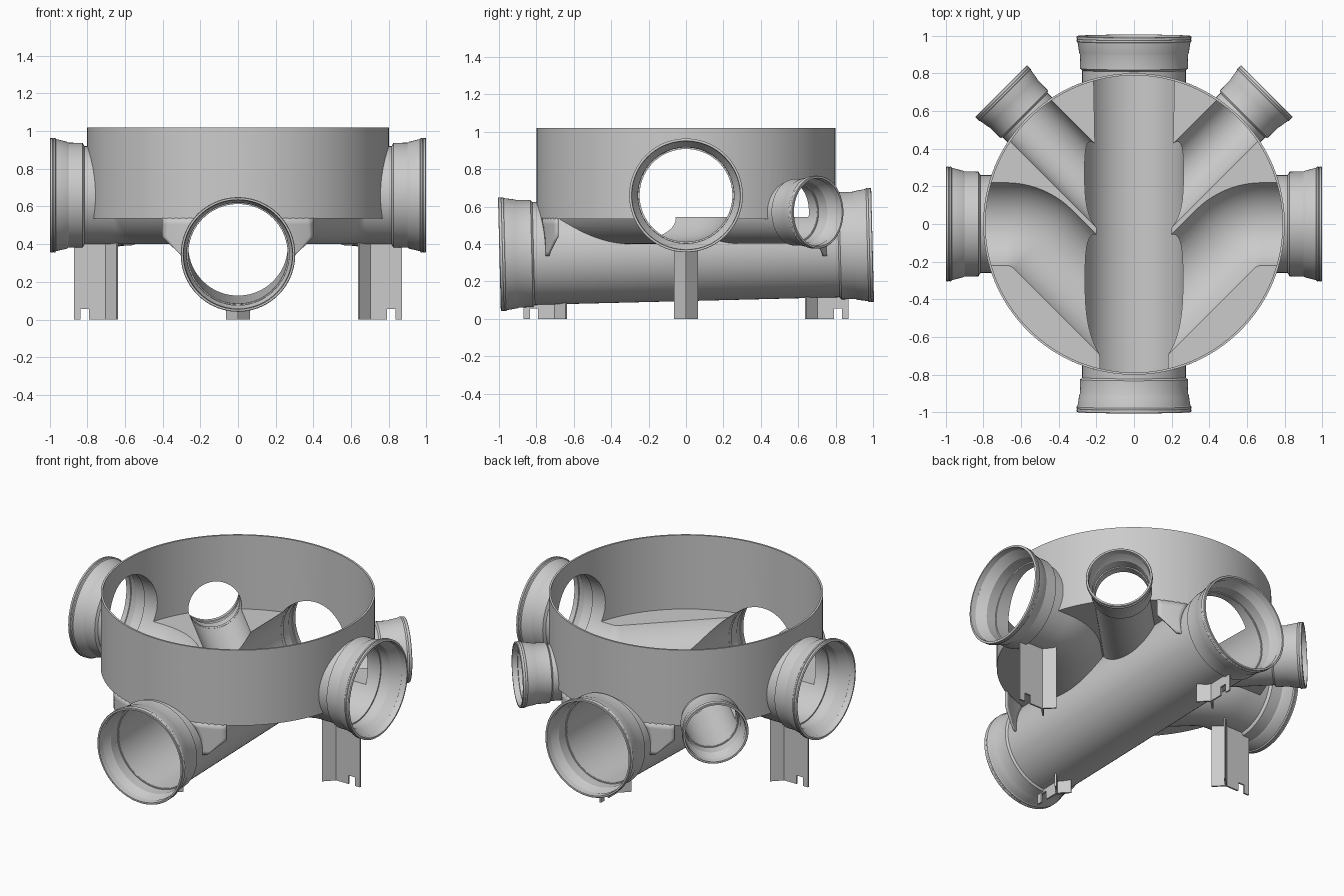
import bpy, bmesh, math
from mathutils import Vector as V

if "Cube" in bpy.data.objects:
    bpy.data.objects.remove(bpy.data.objects["Cube"])

SEG = 72
SLOPE = 0.025                      # fall of the main channel along y


def finish(name, bm):
    bmesh.ops.recalc_face_normals(bm, faces=bm.faces)
    me = bpy.data.meshes.new(name)
    bm.to_mesh(me)
    bm.free()
    ob = bpy.data.objects.new(name, me)
    bpy.context.collection.objects.link(ob)
    return ob


def loft(name, rings, closed=False, seg=SEG):
    """Skin circles given as (centre, direction, radius)."""
    bm = bmesh.new()
    loops = []
    for c, d, r in rings:
        d = V(d).normalized()
        up = V((0, 1, 0)) if abs(d.z) > 0.9 else V((0, 0, 1))
        u = up.cross(d).normalized()
        w = d.cross(u)
        loops.append([bm.verts.new(V(c) + r * (math.cos(a) * u + math.sin(a) * w))
                      for a in (2 * math.pi * i / seg for i in range(seg))])
    pairs = list(zip(loops, loops[1:]))
    if closed:
        pairs.append((loops[-1], loops[0]))
    else:
        bm.faces.new(loops[0])
        bm.faces.new(loops[-1])
    for a, b in pairs:
        for i in range(seg):
            j = (i + 1) % seg
            bm.faces.new((a[i], a[j], b[j], b[i]))
    return finish(name, bm)


def boolean(target, tool, op):
    m = target.modifiers.new("cut", 'BOOLEAN')
    m.operation, m.solver, m.object = op, 'EXACT', tool
    bpy.context.view_layer.objects.active = target
    bpy.ops.object.modifier_apply(modifier=m.name)
    bpy.data.objects.remove(tool, do_unlink=True)


def smooth(ob):
    bpy.ops.object.select_all(action='DESELECT')
    ob.select_set(True)
    bpy.context.view_layer.objects.active = ob
    bpy.ops.object.shade_smooth_by_angle(angle=math.radians(28))


def main_pipe(r, end):
    d = (0, 1, SLOPE)
    return loft("main_pipe", [((0, s * end, 0.37 + SLOPE * s * end), d, r) for s in (-1, 1)])


def side_pipe(r, end, s):
    # straight in from the side, then a 45 degree bend towards the front
    rings = [((s * end, 0, 0.66), (-s, 0, 0), r)]
    for i in range(13):
        a = math.radians(45) * i / 12
        rings.append(((s * (0.68 - 0.28 * math.sin(a)), -0.28 + 0.28 * math.cos(a), 0.66),
                      (-s * math.cos(a), -math.sin(a), 0), r))
    rings.append(((0, -0.563, 0.66), (-s, -1, 0), r))
    return loft("side_pipe", rings)


def small_pipe(r, end, s):
    k = end * math.sqrt(0.5)
    return loft("small_pipe", [((s * k, k, 0.57), (-s, -1, 0), r),
                               ((0, 0, 0.57), (-s, -1, 0), r)])


def drum(r, z0, z1):
    return loft("chamber_shell", [((0, 0, z), (0, 0, 1), r) for z in (z0, z1)], seg=128)


# chamber with channels: union of outer solids minus all the bores
shell = drum(0.80, 0.535, 1.02)
for p in [main_pipe(0.275, 0.84)] + [f(r, 0.84, s) for s in (-1, 1)
                                     for f, r in ((side_pipe, 0.26), (small_pipe, 0.167))]:
    boolean(shell, p, 'UNION')
for p in [drum(0.788, 0.545, 1.2), main_pipe(0.265, 0.95)] + \
         [f(r, 0.95, s) for s in (-1, 1) for f, r in ((side_pipe, 0.248), (small_pipe, 0.157))]:
    boolean(shell, p, 'DIFFERENCE')
smooth(shell)

# sockets: (distance along axis, fraction from pipe radius to rim radius)
PROFILE = [(0.815, 0.0), (0.825, 0.4), (0.9, 0.42), (0.91, 0.55), (0.965, 0.85),
           (0.97, 1.0), (0.978, 1.0), (0.981, 0.93), (0.984, 1.0), (0.995, 1.0), (0.998, 0.9)]
WALL = 0.013


def socket(name, direction, z, pipe, rim):
    d = V(direction).normalized()
    pts = [(t, pipe + f * (rim - pipe)) for t, f in PROFILE]
    inner = [(0.998, rim - WALL), (0.965, rim - WALL - 0.004), (0.962, rim - WALL),
             (0.91, pipe), (0.905, pipe - 0.003), (0.84, pipe - 0.004), (0.835, pipe - 0.011),
             (0.815, pipe - 0.011)]
    smooth(loft(name, [(V((0, 0, z)) + d * t, d, r) for t, r in pts + inner], closed=True))


socket("front_socket", (0, -1, -SLOPE), 0.37, 0.275, 0.304)
socket("back_socket", (0, 1, SLOPE), 0.37, 0.275, 0.304)
for s, side in ((-1, "left"), (1, "right")):
    socket(side + "_socket", (s, 0, 0), 0.66, 0.26, 0.304)
    socket(side + "_small_socket", (s, 1, 0), 0.57, 0.167, 0.195)


# curved gussets hanging from the wall beside the main pipe
def gusset(name, sx, sy):
    bm = bmesh.new()
    zc = 0.37 + SLOPE * sy * 0.76
    rows = []
    for z in (0.335, 0.36, 0.39, 0.415, 0.44, 0.47, 0.505, 0.54):
        x0 = math.sqrt(0.27 ** 2 - (z - zc) ** 2)
        x1 = min(0.4, z - 0.04)
        xs = [x0 + (x1 - x0) * i / 6 for i in range(7)]
        rows.append([bm.verts.new((sx * x, sy * math.sqrt(0.794 ** 2 - x * x), z)) for x in xs])
    for a, b in zip(rows, rows[1:]):
        for i in range(6):
            bm.faces.new((a[i], a[i + 1], b[i + 1], b[i]))
    ob = finish(name, bm)
    m = ob.modifiers.new("thickness", 'SOLIDIFY')
    m.thickness, m.offset = 0.012, 0
    smooth(ob)


for sx, a in ((-1, "left"), (1, "right")):
    for sy, b in ((-1, "front"), (1, "back")):
        gusset(f"{b}_{a}_gusset", sx, sy)


# legs: Y-shaped in plan, with a notch in the foot of the radial plate
def plate(bm, pts, origin, ang, th=0.01):
    d = V((math.cos(ang), math.sin(ang), 0))
    n = V((-d.y, d.x, 0)) * th / 2
    a, b = [[bm.verts.new(V(origin) + d * r + V((0, 0, z)) + n * k) for r, z in pts]
            for k in (-1, 1)]
    bm.faces.new(a)
    bm.faces.new(b)
    for i in range(len(pts)):
        j = (i + 1) % len(pts)
        bm.faces.new((a[i], a[j], b[j], b[i]))


def leg(name, deg, top, outer_top):
    ang = math.radians(deg)
    bm = bmesh.new()
    plate(bm, [(0.70, 0), (0.79, 0), (0.79, 0.055), (0.835, 0.055), (0.835, 0), (0.87, 0),
               (0.87, outer_top), (0.825, outer_top), (0.825, top), (0.70, top)], (0, 0, 0), ang)
    hub = (0.70 * math.cos(ang), 0.70 * math.sin(ang), 0)
    for t in (135, -135):
        plate(bm, [(0, 0), (0.085, 0), (0.085, top), (0, top)], hub, ang + math.radians(t))
    finish(name, bm)


leg("right_leg", 0, 0.408, 0.385)
leg("left_leg", 180, 0.408, 0.385)
leg("front_leg", -90, 0.084, 0.068)
leg("back_leg", 90, 0.118, 0.108)
